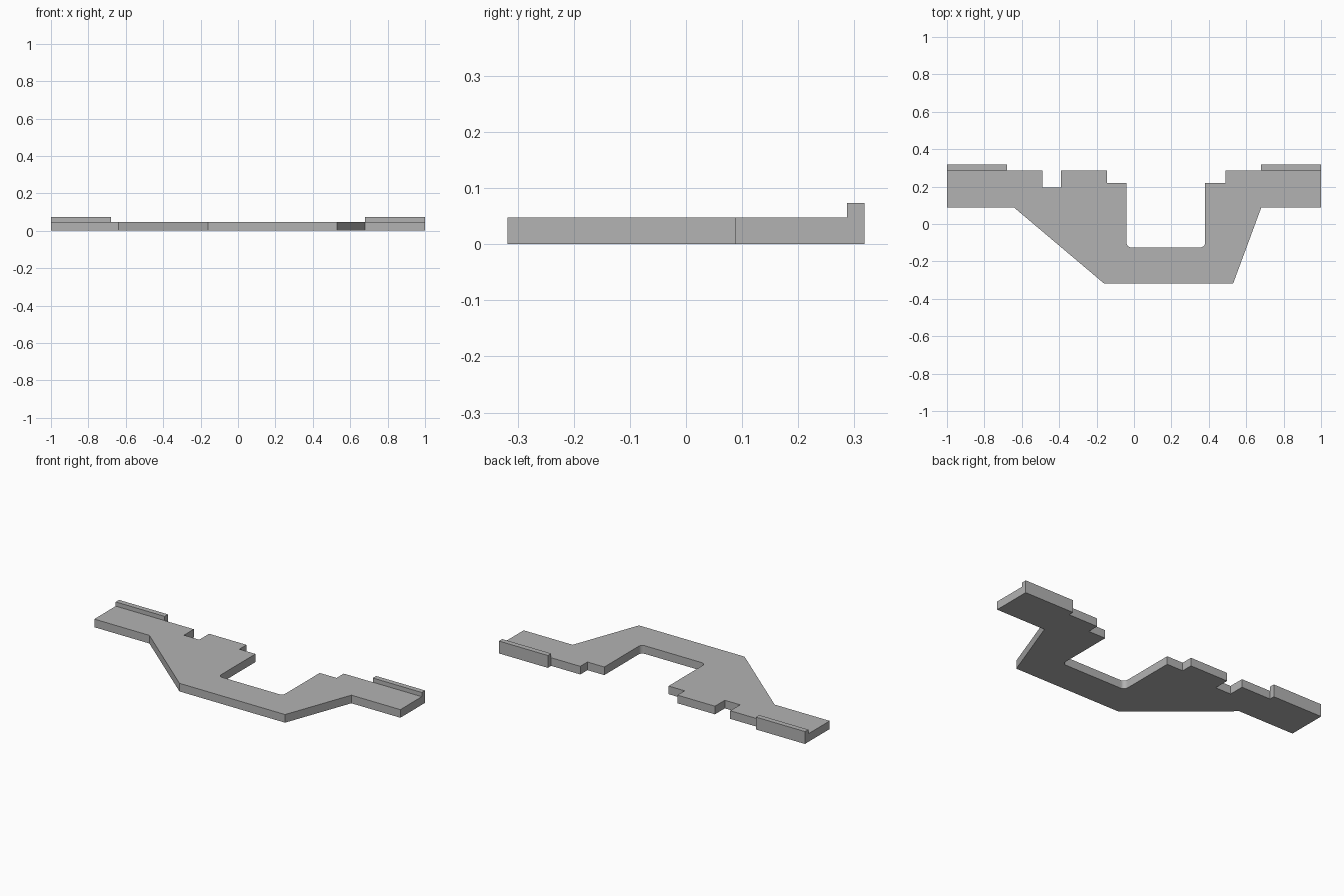
import bpy, bmesh, math

if "Cube" in bpy.data.objects:
    bpy.data.objects.remove(bpy.data.objects["Cube"])

grey = bpy.data.materials.new("light grey")
grey.diffuse_color = (0.45, 0.45, 0.45, 1)
grey.use_nodes = True
grey.node_tree.nodes["Principled BSDF"].inputs["Base Color"].default_value = grey.diffuse_color


def extrude(name, outline, height):
    """Upright prism standing on z = 0 from a counter-clockwise outline."""
    bm = bmesh.new()
    base = bm.faces.new([bm.verts.new((x, y, 0)) for x, y in outline])
    top = bmesh.ops.extrude_face_region(bm, geom=[base])["geom"]
    bmesh.ops.translate(bm, vec=(0, 0, height),
                        verts=[v for v in top if isinstance(v, bmesh.types.BMVert)])
    bmesh.ops.recalc_face_normals(bm, faces=bm.faces)
    mesh = bpy.data.meshes.new(name)
    bm.to_mesh(mesh)
    bm.free()
    mesh.materials.append(grey)
    obj = bpy.data.objects.new(name, mesh)
    bpy.context.collection.objects.link(obj)
    return obj


def fillet(cx, cy, r, start, steps=6):
    """Quarter arc running clockwise from the start angle."""
    angles = [math.radians(start - 90 * i / steps) for i in range(steps + 1)]
    return [(cx + r * math.cos(a), cy + r * math.sin(a)) for a in angles]


BACK, FRONT, ARM = 0.287, -0.318, 0.087   # main y levels
SLOT, R = -0.125, 0.025                   # slot floor and corner radius

# Flat plate with the central slot, stepped shoulders and small notch
outline = [(-1, ARM), (-0.64, ARM), (-0.16, FRONT), (0.53, FRONT),
           (0.68, ARM), (1, ARM), (1, BACK),
           (0.49, BACK), (0.49, 0.22), (0.38, 0.22)]
outline += fillet(0.38 - R, SLOT + R, R, 0)
outline += fillet(-0.04 + R, SLOT + R, R, -90)
outline += [(-0.04, 0.22), (-0.145, 0.22), (-0.145, BACK),
            (-0.39, BACK), (-0.39, 0.195), (-0.49, 0.195),
            (-0.49, BACK), (-1, BACK)]
extrude("plate", outline, 0.048)

# Raised lips along the back of each arm
for name, x0, x1 in (("left_lip", -1, -0.68), ("right_lip", 0.68, 1)):
    extrude(name, [(x0, BACK), (x1, BACK), (x1, 0.318), (x0, 0.318)], 0.073)
